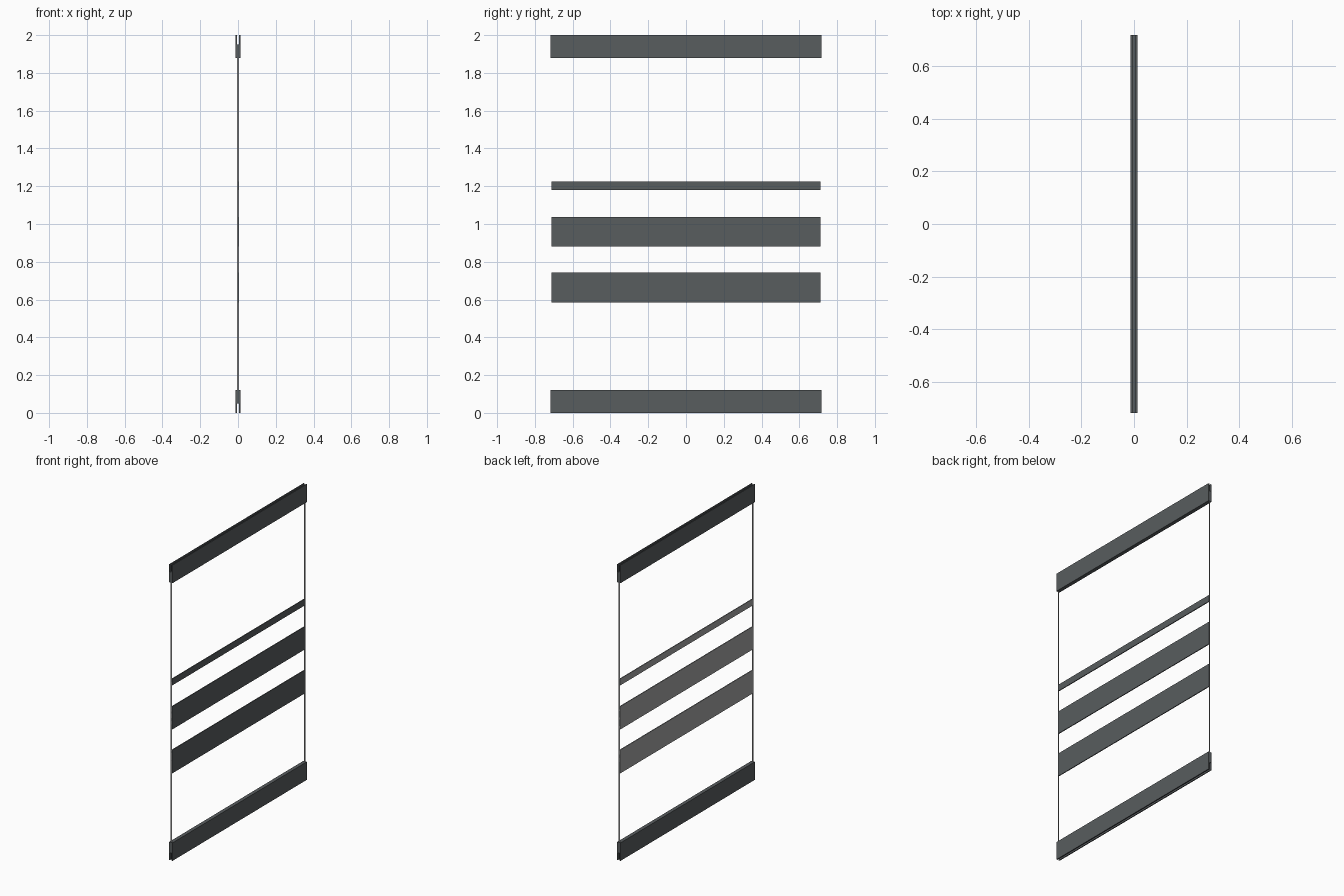
import bpy
import bmesh

if "Cube" in bpy.data.objects:
    bpy.data.objects.remove(bpy.data.objects["Cube"])

def material(name, rgb):
    m = bpy.data.materials.new(name)
    m.diffuse_color = (*rgb, 1)
    m.use_nodes = True
    m.node_tree.nodes["Principled BSDF"].inputs["Base Color"].default_value = m.diffuse_color
    return m

metal = material("dark blue-grey metal", (0.098, 0.109, 0.114))
light = material("light grey film", (0.37, 0.37, 0.37))

def box(name, x, y, z, mat):
    """Box spanning the given (min, max) ranges."""
    me = bpy.data.meshes.new(name)
    bm = bmesh.new()
    bmesh.ops.create_cube(bm, size=1)
    for v in bm.verts:
        v.co = [r[0] if c < 0 else r[1] for c, r in zip(v.co, (x, y, z))]
    bm.to_mesh(me)
    bm.free()
    me.materials.append(mat)
    ob = bpy.data.objects.new(name, me)
    bpy.context.collection.objects.link(ob)
    return ob

# clamping rails: two cover plates with a spacer, open channel on the outside
W, I, H, C, L = 0.0125, 0.006, 0.122, 0.05, 0.717
for rail, (z0, z1), (c0, c1) in (("bottom_rail", (0, H), (C, H)),
                                 ("top_rail", (2 - H, 2), (2 - H, 2 - C))):
    box(rail + "_left_plate", (-W, -I), (-L, L), (z0, z1), metal)
    box(rail + "_right_plate", (I, W), (-L, L), (z0, z1), metal)
    box(rail + "_spacer", (-I, I), (-L, L), (c0, c1), metal)

# horizontal bands on the clear pane: dark on the right, light on the left
P = 0.712
for name, z0, z1 in (("lower_band", 0.585, 0.743),
                     ("middle_band", 0.882, 1.037),
                     ("upper_band", 1.18, 1.224)):
    box(name + "_dark_side", (0, 0.003), (-P, P), (z0, z1), metal)
    box(name + "_light_side", (-0.003, 0), (-P, P), (z0, z1), light)

# visible vertical edges of the clear pane
for name, y in (("front_pane_edge", (-P, -P + 0.001)),
                ("back_pane_edge", (P - 0.001, P))):
    box(name, (-0.005, 0.005), y, (H, 2 - H), light)
